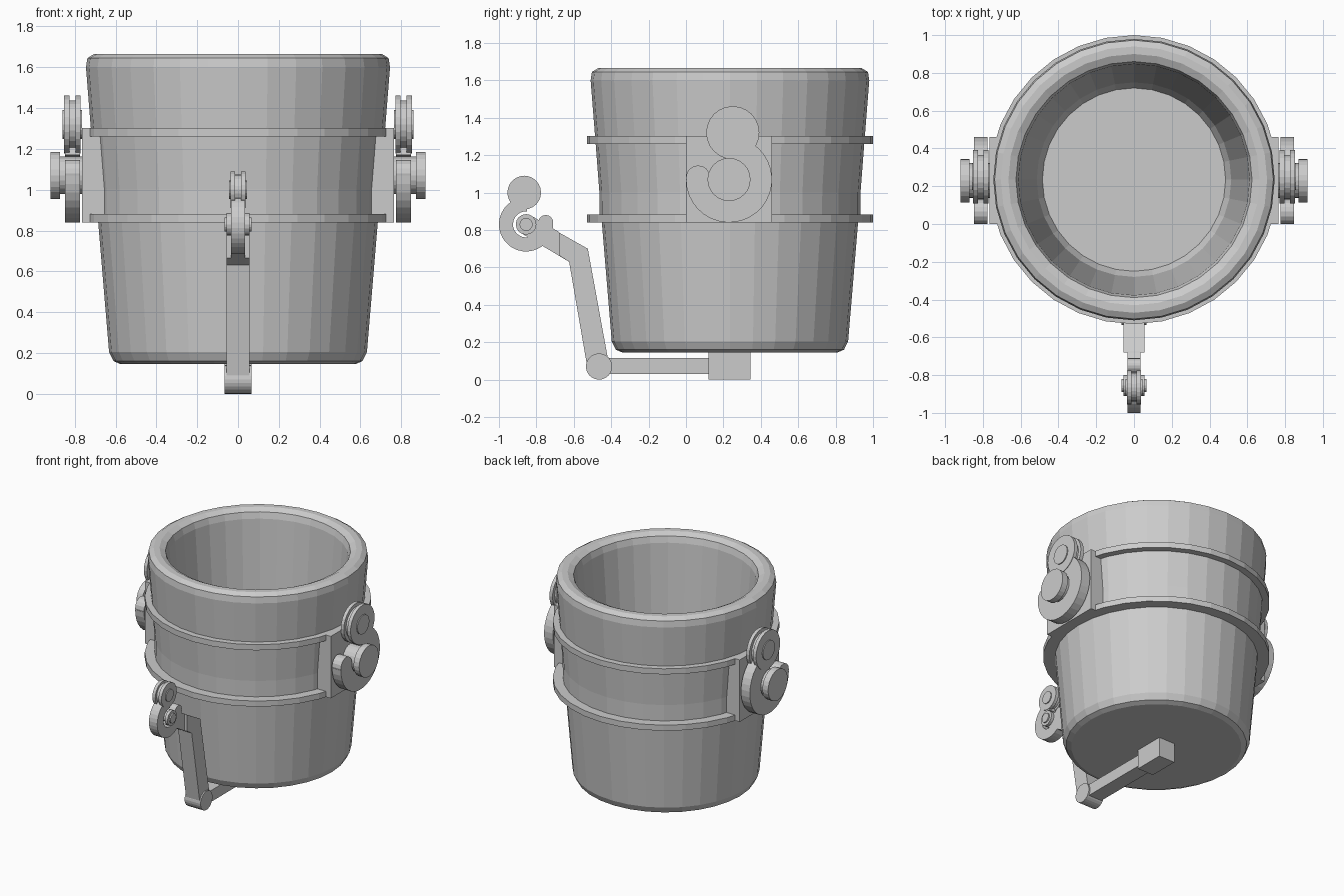
import bpy, bmesh
from math import sin, cos, pi, radians

if "Cube" in bpy.data.objects:
    bpy.data.objects.remove(bpy.data.objects["Cube"])

CY = 0.235  # bucket axis position along y


def finish(name, bm, mirror=False):
    bmesh.ops.recalc_face_normals(bm, faces=bm.faces[:])
    me = bpy.data.meshes.new(name)
    bm.to_mesh(me)
    bm.free()
    ob = bpy.data.objects.new(name, me)
    bpy.context.collection.objects.link(ob)
    if mirror:
        ob.modifiers.new("mirror_x", 'MIRROR')
    return ob


def lathe(name, profile, n=32, closed=False):
    """Revolve (radius, z) points around the bucket axis."""
    bm = bmesh.new()
    rings = []
    for r, z in profile:
        if r == 0:
            rings.append([bm.verts.new((0, CY, z))] * n)
        else:
            rings.append([bm.verts.new((r * cos(2 * pi * i / n), CY + r * sin(2 * pi * i / n), z))
                          for i in range(n)])
    pairs = list(zip(rings, rings[1:]))
    if closed:
        pairs.append((rings[-1], rings[0]))
    for a, b in pairs:
        for i in range(n):
            j = (i + 1) % n
            quad = list(dict.fromkeys([a[i], a[j], b[j], b[i]]))
            bm.faces.new(quad)
    return finish(name, bm)


def slab(name, pts, x0, x1, mirror=False):
    """Extrude a (y, z) outline from x0 to x1."""
    bm = bmesh.new()
    f = bm.faces.new([bm.verts.new((x0, y, z)) for y, z in pts])
    ext = bmesh.ops.extrude_face_region(bm, geom=[f])
    vs = [g for g in ext['geom'] if isinstance(g, bmesh.types.BMVert)]
    bmesh.ops.translate(bm, verts=vs, vec=(x1 - x0, 0, 0))
    return finish(name, bm, mirror)


def arc(c, r, a0, a1, n, flip=1):
    return [(c[0] + flip * r * cos(radians(a0 + (a1 - a0) * i / n)),
             c[1] + r * sin(radians(a0 + (a1 - a0) * i / n))) for i in range(n + 1)]


def disc(name, c, r, x0, x1, mirror=False, n=24):
    return slab(name, arc(c, r, 0, 360, n)[:-1], x0, x1, mirror)


def rect(y0, y1, z0, z1):
    return [(y0, z0), (y1, z0), (y1, z1), (y0, z1)]


def hook(name, c, ro, ri, tip, pc, pr, x0, x1, flip, mirror):
    """Curled hook with a rounded tip, hanging from a grooved pulley."""
    pts = arc(c, ro, 180, 418, 22, flip) + [pc] + arc(c, ri, 455, 180, 18, flip)
    slab(name, pts, x0, x1, mirror)
    disc(name + "_tip", (c[0] - flip * (ro - tip), c[1] + 0.01), tip, x0, x1, mirror, 16)
    w = x1 - x0
    m = (x0 + x1) / 2
    disc(name + "_pulley_core", pc, pr * 0.82, m - w * .45, m + w * .45, mirror)
    disc(name + "_pulley_inner", pc, pr, m - w * .55, m - w * .2, mirror)
    disc(name + "_pulley_outer", pc, pr, m + w * .2, m + w * .55, mirror)
    disc(name + "_pulley_pin", pc, pr * 0.5, m - w * .65, m + w * .65, mirror, 16)


# Bucket shell: tapered outside, rounded rim, inner wall and floor
lathe("bucket", [(0, .145), (.575, .145), (.61, .16), (.632, .205), (.685, .84), (.697, .86),
                 (.698, 1.0), (.718, 1.26), (.745, 1.60), (.738, 1.645), (.705, 1.665),
                 (.665, 1.665), (.625, 1.645), (.612, 1.60), (.515, .36), (.485, .30), (0, .30)])

# Reinforcing bands
for label, z in (("lower_band", .84), ("upper_band", 1.26)):
    lathe(label, [(.66, z), (.765, z), (.765, z + .042), (.66, z + .042)], closed=True)

# Side plates and trunnions with hanging hooks
slab("side_plate", rect(0, .46, .84, 1.302), .645, .765, True)
P = (.23, 1.07)
disc("trunnion_shaft", P, .092, .74, .885, True)
disc("trunnion_cap", P, .115, .872, .918, True)
hook("side_hook", P, .23, .1, .065, (.25, 1.32), .142, .775, .848, 1, True)

# Front hook
F = (-.855, .83)
hook("front_hook", F, .145, .07, .04, (-.865, 1.0), .09, -.034, .034, -1, False)
disc("front_hook_pin", F, .035, -.066, .066, n=16)
disc("front_pin_collar", F, .055, .034, .056, True, 16)

# Tilting linkage under the bucket
slab("upper_arm", [(-.885, .785), (-.625, .63), (-.57, .675), (-.68, .79), (-.825, .875)], -.034, .034)
slab("bent_arm", [(-.68, .665), (-.625, .63), (-.53, .08), (-.42, .125), (-.525, .70), (-.68, .787)],
     -.056, .056)
disc("elbow_joint", (-.465, .07), .07, -.066, .066)
slab("bottom_bar", rect(-.45, .13, .03, .115), -.055, .055)
slab("bottom_block", rect(.12, .345, 0, .15), -.066, .066)
